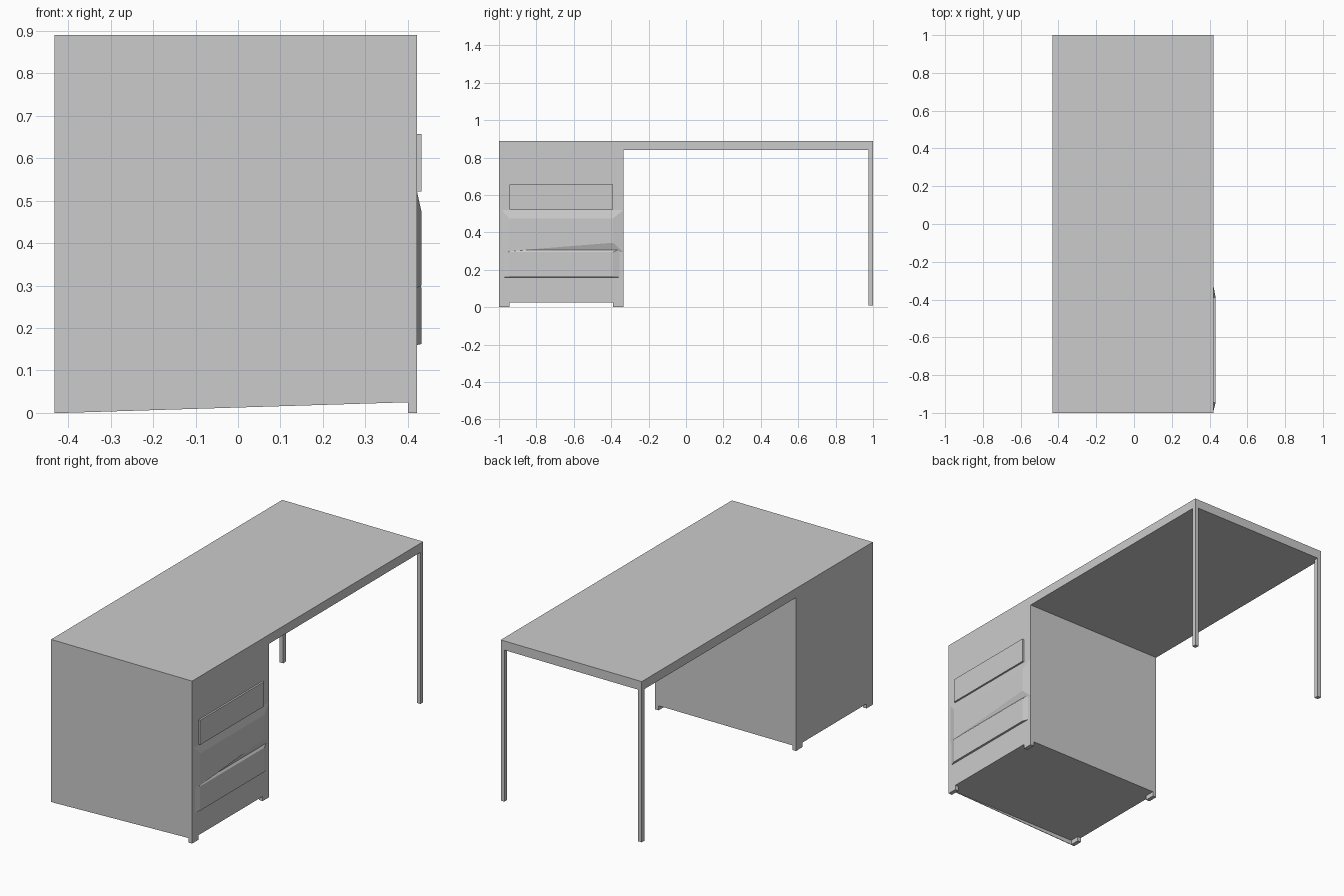
import bpy, bmesh

if "Cube" in bpy.data.objects:
    bpy.data.objects.remove(bpy.data.objects["Cube"])

BACK, FRONT, FACE = -0.432, 0.422, 0.432   # x of back, drawer side and raised drawer faces
Y0, Y1 = -1.0, -0.335                      # cabinet extent along y
D0, D1 = -0.945, -0.39                     # drawer extent along y


def finish(name, bm):
    bmesh.ops.recalc_face_normals(bm, faces=bm.faces)
    mesh = bpy.data.meshes.new(name)
    bm.to_mesh(mesh)
    bm.free()
    obj = bpy.data.objects.new(name, mesh)
    bpy.context.collection.objects.link(obj)
    return obj


def loft(name, start, end, caps=(True, True)):
    """Solid between two matching outlines."""
    bm = bmesh.new()
    a = [bm.verts.new(p) for p in start]
    b = [bm.verts.new(p) for p in end]
    n = len(a)
    for i in range(n):
        j = (i + 1) % n
        bm.faces.new((a[i], a[j], b[j], b[i]))
    if caps[0]:
        bm.faces.new(a)
    if caps[1]:
        bm.faces.new(b)
    return finish(name, bm)


def extrude_x(name, outline, x0, x1, caps=(True, True)):
    return loft(name, [(x0, y, z) for y, z in outline],
                [(x1, y, z) for y, z in outline], caps)


def rect(y0, y1, z0, z1):
    return [(y0, z0), (y1, z0), (y1, z1), (y0, z1)]


def box(name, x0, x1, y0, y1, z0, z1):
    return extrude_x(name, rect(y0, y1, z0, z1), x0, x1)


# Cabinet and desk top as one stepped profile
extrude_x("desk_body", [(Y0, 0.025), (Y1, 0.025), (Y1, 0.84), (1, 0.84), (1, 0.89), (Y0, 0.89)],
          BACK, FRONT)

# Cabinet feet and slim table legs
for label, x0, x1 in (("back", BACK, BACK + 0.022), ("front", FRONT - 0.022, FRONT)):
    box(label + "_foot_outer", x0, x1, Y0, D0, 0, 0.025)
    box(label + "_foot_inner", x0, x1, D1, Y1, 0, 0.025)
    box(label + "_leg", x0, x1, 0.976, 1, 0.01, 0.84)

# Sloping lower edge of the outer side panel
wedge = [(BACK + 0.022, 0.0), (FRONT - 0.022, 0.025), (BACK + 0.022, 0.025)]
loft("side_panel_edge", [(x, Y0, z) for x, z in wedge],
     [(x, Y0 + 0.003, z) for x, z in wedge])

# Top drawer: raised rim around a flush panel
bm = bmesh.new()
vs = [bm.verts.new((FACE, y, z)) for y, z in rect(D0, D1, 0.702, 0.837)]
face = bm.faces.new(vs)
bmesh.ops.inset_region(bm, faces=[face], thickness=0.006)
rim = [f for f in bm.faces if f is not face]
bmesh.ops.delete(bm, geom=[face], context='FACES')
ext = bmesh.ops.extrude_face_region(bm, geom=rim)
bmesh.ops.translate(bm, vec=(FRONT - FACE, 0, 0),
                    verts=[g for g in ext["geom"] if isinstance(g, bmesh.types.BMVert)])
finish("drawer_1_rim", bm)

# Second drawer: plain raised panel
extrude_x("drawer_2_panel", rect(D0, D1, 0.522, 0.657), FRONT, FACE, (False, True))

# Lower drawers: raised panels whose edges slope away to the cabinet face
lower = {
    "drawer_3_panel": (rect(-0.985, Y1, 0.295, 0.52),
                       [(D0, 0.30), (D1, 0.345), (D1, 0.475), (D0, 0.475)]),
    "drawer_4_panel": (rect(-0.975, Y1 - 0.02, 0.16, 0.31), rect(D0, D1, 0.162, 0.295)),
}
for name, (base, top) in lower.items():
    loft(name, [(FRONT, y, z) for y, z in base], [(FACE, y, z) for y, z in top], (False, True))
